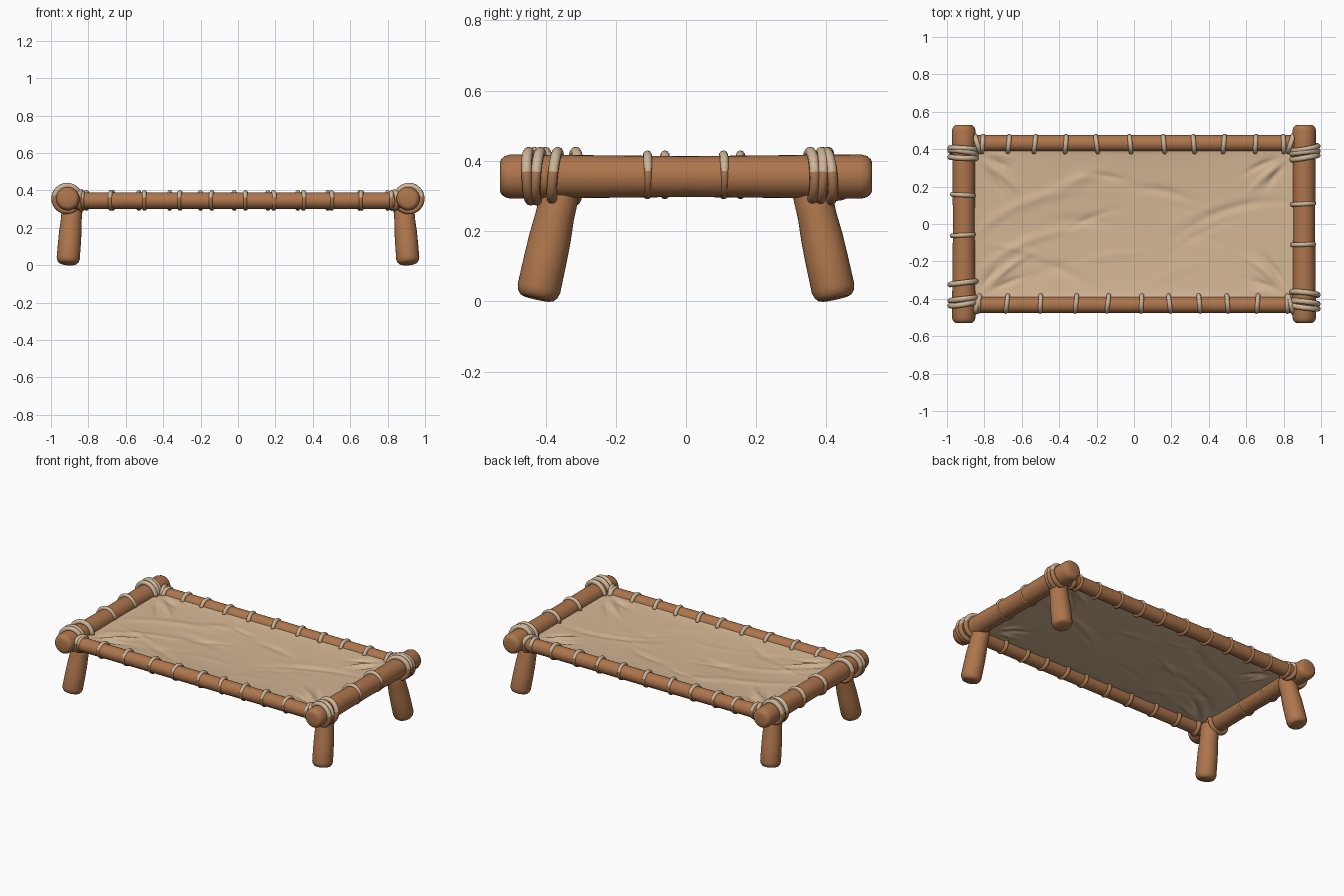
import bpy, bmesh, math, random
from mathutils import Vector, Matrix

random.seed(4)
if "Cube" in bpy.data.objects:
    bpy.data.objects.remove(bpy.data.objects["Cube"])


def material(name, rgb):
    m = bpy.data.materials.new(name)
    m.use_nodes = True
    m.diffuse_color = (*rgb, 1)
    m.node_tree.nodes["Principled BSDF"].inputs["Base Color"].default_value = (*rgb, 1)
    return m


wood = material("warm wood", (0.42, 0.18, 0.073))
cloth = material("tan canvas", (0.66, 0.47, 0.30))
rope_light = material("pale rope", (0.62, 0.46, 0.31))
rope_dark = material("brown rope", (0.40, 0.185, 0.08))


def finish(name, bm, mats):
    me = bpy.data.meshes.new(name)
    bmesh.ops.recalc_face_normals(bm, faces=bm.faces)
    bm.to_mesh(me)
    bm.free()
    for m in mats:
        me.materials.append(m)
    ob = bpy.data.objects.new(name, me)
    bpy.context.collection.objects.link(ob)
    for p in me.polygons:
        p.use_smooth = True
    return ob


def pole(name, start, end, r0, rmid, r1, sides=32):
    """Round pole with softened ends, slightly thicker or thinner in the middle."""
    a, b = Vector(start), Vector(end)
    length = (b - a).length
    rot = (b - a).to_track_quat("Z", "Y").to_matrix()
    e = 0.03
    profile = [(0, r0 * 0.62), (e * 0.12, r0 * 0.78), (e * 0.45, r0 * 0.92), (e, r0), (0.11, r0 * 0.99),
               (length / 2, rmid),
               (length - 0.11, r1 * 0.99), (length - e, r1), (length - e * 0.45, r1 * 0.92),
               (length - e * 0.12, r1 * 0.78), (length, r1 * 0.62)]
    bm = bmesh.new()
    rings = []
    for t, r in profile:
        rings.append([bm.verts.new(a + rot @ Vector((r * math.cos(k * math.tau / sides),
                                                     r * math.sin(k * math.tau / sides), t)))
                      for k in range(sides)])
    for lo, hi in zip(rings, rings[1:]):
        for k in range(sides):
            n = (k + 1) % sides
            bm.faces.new((lo[k], lo[n], hi[n], hi[k]))
    bm.faces.new(rings[0])
    bm.faces.new(rings[-1])
    return finish(name, bm, [wood])


def loop(name, centre, axis, major, minor, tilt=0.0, lean=0.0, seg=40, sides=10):
    """Rope ring around a pole along the axis, pale on top and brown below."""
    c = Vector(centre)
    turn = Matrix.Rotation(tilt, 3, "Z") @ Matrix.Rotation(lean, 3, "X" if axis == "Y" else "Y")
    bm = bmesh.new()
    rings = []
    for i in range(seg):
        u = i * math.tau / seg
        ring = []
        for j in range(sides):
            v = j * math.tau / sides
            r = major + minor * math.cos(v)
            side, up, along = r * math.cos(u), r * math.sin(u), minor * math.sin(v)
            p = Vector((side, along, up)) if axis == "Y" else Vector((along, side, up))
            ring.append(bm.verts.new(c + turn @ p))
        rings.append(ring)
    for i in range(seg):
        for j in range(sides):
            m, n = (i + 1) % seg, (j + 1) % sides
            bm.faces.new((rings[i][j], rings[m][j], rings[m][n], rings[i][n]))
    for f in bm.faces:
        f.material_index = 0 if f.calc_center_median().z > c.z + 0.015 else 1
    return finish(name, bm, [rope_light, rope_dark])


# Frame poles and splayed legs
for sx, xs in ((1, "left"), (-1, "right")):
    pole(f"{xs}_end_rail", (sx * 0.91, -0.53, 0.355), (sx * 0.91, 0.53, 0.355), 0.063, 0.058, 0.063)
    for sy, ys in ((-1, "front"), (1, "back")):
        pole(f"{ys}_{xs}_leg", (sx * 0.91, sy * 0.425, 0.007), (sx * 0.883, sy * 0.35, 0.35),
             0.062, 0.06, 0.056)
for sy, ys in ((-1, "front"), (1, "back")):
    pole(f"{ys}_side_rail", (-0.93, sy * 0.432, 0.345), (0.93, sy * 0.432, 0.345), 0.044, 0.044, 0.044)

# Rope loops lacing the canvas to the side rails
front_x = (-0.83, -0.68, -0.5, -0.31, -0.14, 0.04, 0.19, 0.35, 0.5, 0.66, 0.82)
back_x = (-0.81, -0.67, -0.53, -0.365, -0.2, -0.02, 0.16, 0.32, 0.48, 0.65, 0.8)
for ys, y, places in (("front", -0.425, front_x), ("back", 0.427, back_x)):
    for i, x in enumerate(places):
        loop(f"{ys}_lacing_{i + 1}", (x, y, 0.346), "X", 0.043, 0.0125, random.uniform(-0.15, 0.15))

# Rope loops on the end rails
for xs, x, places in (("left", 0.905, (-0.11, 0.107)), ("right", -0.915, (-0.06, 0.155))):
    for i, y in enumerate(places):
        loop(f"{xs}_lacing_{i + 1}", (x, y, 0.36), "Y", 0.057, 0.0125, random.uniform(-0.07, 0.07))

# Corner lashings: heavy turns around the end rail, plus a turn on the side rail
corners = {("left", "front"): (1, (-0.445, -0.42, -0.372)), ("left", "back"): (1, (0.405, 0.382, 0.355)),
           ("right", "front"): (-1, (-0.425, -0.402, -0.315)), ("right", "back"): (-1, (0.402, 0.382, 0.355))}
for (xs, ys), (sx, places) in corners.items():
    for i, y in enumerate(places):
        loop(f"{ys}_{xs}_lashing_{i + 1}", (sx * 0.914, y, 0.356), "Y", 0.069, 0.015,
             random.uniform(0.04, 0.18) * sx * (1 if y > 0 else -1), random.uniform(-0.12, 0.12))
    sy = 1 if ys == "back" else -1
    loop(f"{ys}_{xs}_side_turn", (sx * 0.838, sy * 0.43, 0.346), "X", 0.046, 0.014, -0.3 * sx * sy)

# Canvas: a slack sheet with long folds and creases fanning from the corners
HX, HY, NX, NY = 0.865, 0.398, 150, 76
folds = []
for _ in range(20):
    folds.append((random.uniform(-0.65, 0.65), random.uniform(-0.28, 0.28), random.uniform(-0.5, 0.5),
                  random.uniform(0.1, 0.3), random.uniform(0.014, 0.032), random.uniform(-0.009, 0.007)))
for sx in (-1, 1):
    for sy in (-1, 1):
        for k in range(4):
            ang = 0.13 + 0.27 * k + random.uniform(-0.06, 0.06)
            reach = random.uniform(0.13, 0.24)
            folds.append((sx * (HX - reach * math.cos(ang)), sy * (HY - reach * math.sin(ang)),
                          sx * sy * ang, reach * 0.5, 0.014, 0.011 * (-1) ** k))


def canvas_height(x, y):
    edge = max(0.0, (1 - (x / HX) ** 2) * (1 - (y / HY) ** 2))
    z = 0.358 - 0.022 * edge ** 0.6
    soft = min(1.0, edge * 8)
    for fx, fy, ang, length, width, amp in folds:
        dx, dy = x - fx, y - fy
        u = dx * math.cos(ang) + dy * math.sin(ang)
        v = dy * math.cos(ang) - dx * math.sin(ang) + 0.6 * u * u
        z += soft * amp * math.exp(-(u / length) ** 2 - (v / width) ** 2)
    return z


bm = bmesh.new()
grid = []
for i in range(NX + 1):
    row = []
    for j in range(NY + 1):
        x, y = HX * (2 * i / NX - 1), HY * (2 * j / NY - 1)
        row.append(bm.verts.new((x, y, canvas_height(x, y))))
    grid.append(row)
for i in range(NX):
    for j in range(NY):
        bm.faces.new((grid[i][j], grid[i + 1][j], grid[i + 1][j + 1], grid[i][j + 1]))
canvas = finish("canvas_sheet", bm, [cloth])
thick = canvas.modifiers.new("thickness", "SOLIDIFY")
thick.thickness = 0.006
thick.offset = 0
